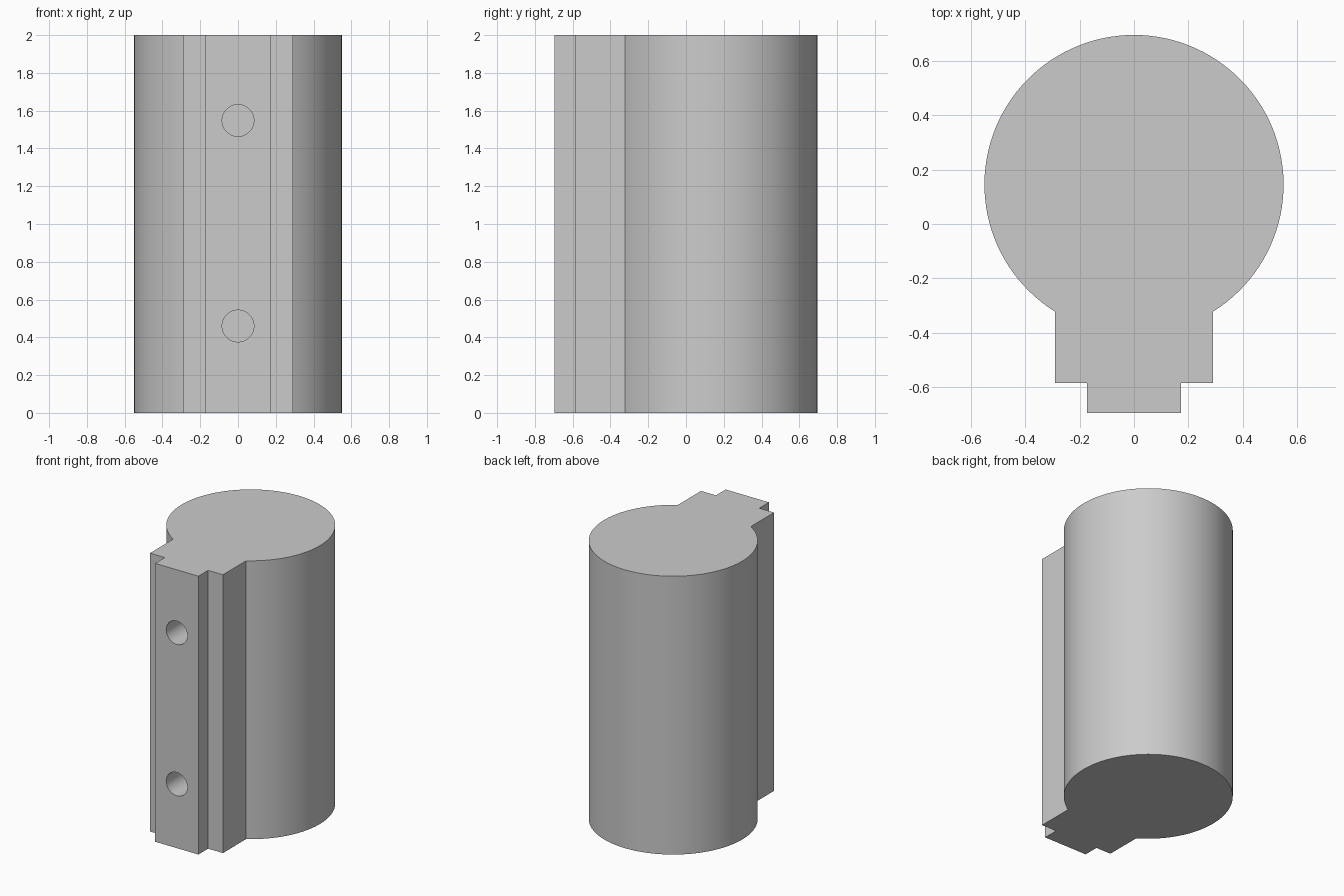
import bpy, bmesh, math
from mathutils import Matrix

cube = bpy.data.objects.get("Cube")
if cube:
    bpy.data.objects.remove(cube, do_unlink=True)

HEIGHT, RADIUS, CENTRE_Y = 2.0, 0.55, 0.145
NECK, TONGUE = 0.29, 0.172             # half widths
SHOULDER_Y, FRONT_Y = -0.585, -0.695
HOLE_RADIUS, HOLE_DEPTH = 0.084, 0.5
ARC_STEPS = 96

grey = bpy.data.materials.new("light_grey")
grey.use_nodes = True
colour = (0.6, 0.6, 0.6, 1)
grey.diffuse_color = colour
grey.node_tree.nodes["Principled BSDF"].inputs["Base Color"].default_value = colour


def make_object(name, bm):
    bmesh.ops.recalc_face_normals(bm, faces=bm.faces)
    mesh = bpy.data.meshes.new(name)
    bm.to_mesh(mesh)
    bm.free()
    obj = bpy.data.objects.new(name, mesh)
    mesh.materials.append(grey)
    bpy.context.collection.objects.link(obj)
    return obj


# Round body with stepped mounting rail, extruded from one profile
gap = math.asin(NECK / RADIUS)
profile = [(-NECK, SHOULDER_Y), (-TONGUE, SHOULDER_Y), (-TONGUE, FRONT_Y),
           (TONGUE, FRONT_Y), (TONGUE, SHOULDER_Y), (NECK, SHOULDER_Y)]
for i in range(ARC_STEPS + 1):
    a = -math.pi / 2 + gap + (2 * math.pi - 2 * gap) * i / ARC_STEPS
    profile.append((RADIUS * math.cos(a), CENTRE_Y + RADIUS * math.sin(a)))

bm = bmesh.new()
base = bm.faces.new([bm.verts.new((x, y, 0)) for x, y in profile])
top = bmesh.ops.extrude_face_region(bm, geom=[base], use_keep_orig=True)["geom"]
bmesh.ops.translate(bm, vec=(0, 0, HEIGHT),
                    verts=[v for v in top if isinstance(v, bmesh.types.BMVert)])
body = make_object("railed_cylinder", bm)

# Two blind screw holes in the front of the rail
bm = bmesh.new()
for z in (0.46, 1.548):
    place = Matrix.Translation((0, FRONT_Y, z)) @ Matrix.Rotation(math.pi / 2, 4, "X")
    bmesh.ops.create_cone(bm, cap_ends=True, segments=48, radius1=HOLE_RADIUS,
                          radius2=HOLE_RADIUS, depth=2 * HOLE_DEPTH, matrix=place)
cutter = make_object("hole_cutter", bm)
cutter.hide_render = True

cut = body.modifiers.new("screw_holes", "BOOLEAN")
cut.operation = "DIFFERENCE"
cut.solver = "EXACT"
cut.object = cutter
bpy.ops.object.select_all(action="DESELECT")
body.select_set(True)
bpy.context.view_layer.objects.active = body
bpy.ops.object.modifier_apply(modifier=cut.name)
bpy.data.objects.remove(cutter, do_unlink=True)
bpy.ops.object.shade_smooth_by_angle(angle=math.radians(25))
